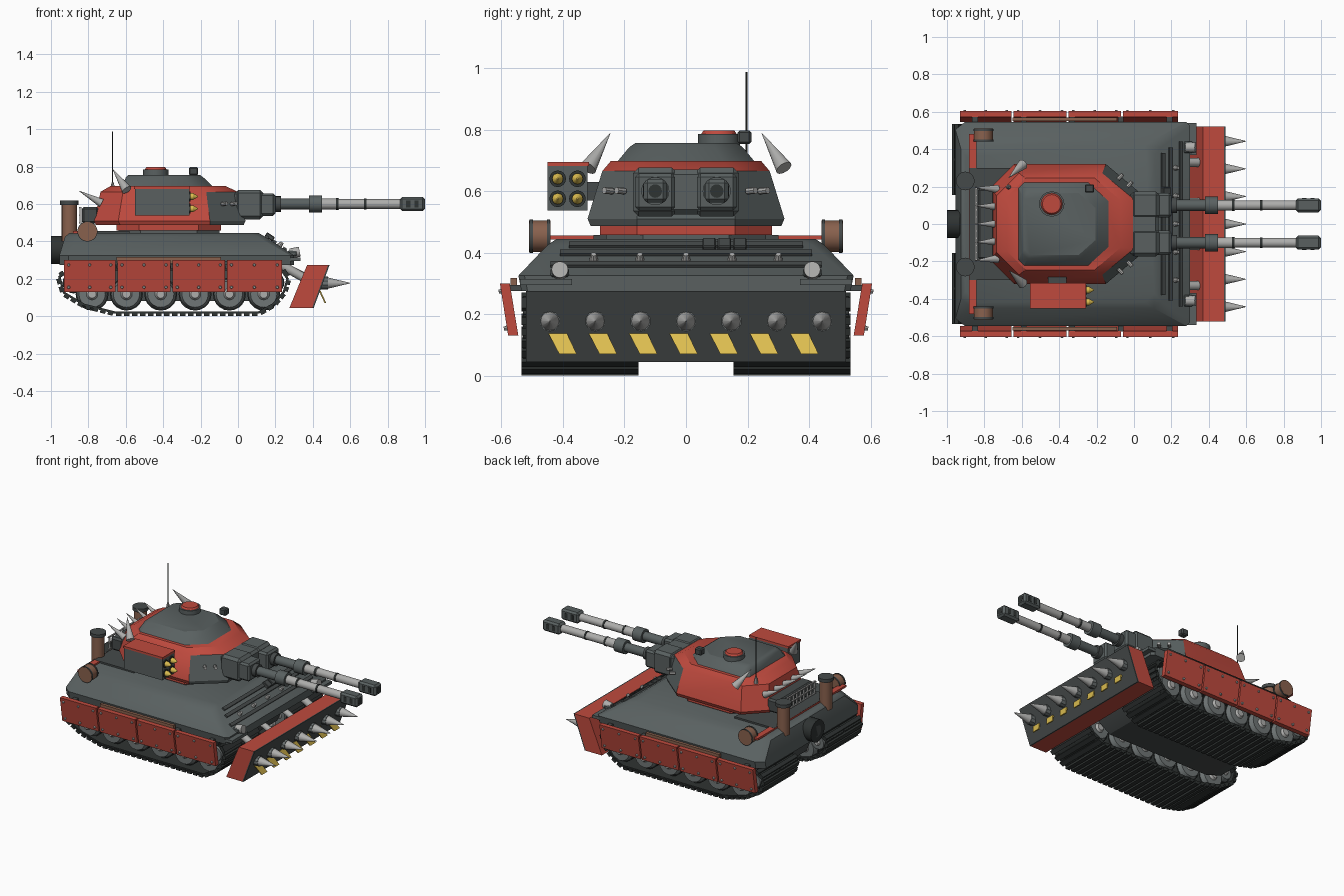
import bpy, bmesh, math
from mathutils import Matrix, Vector

if "Cube" in bpy.data.objects:
    bpy.data.objects.remove(bpy.data.objects["Cube"])

COLORS = {
    "red_paint": (0.52, 0.068, 0.048), "grey_armor": (0.10, 0.118, 0.118),
    "dark_steel": (0.06, 0.068, 0.068), "track_black": (0.028, 0.033, 0.032),
    "bare_metal": (0.42, 0.42, 0.41), "rusty_brown": (0.25, 0.12, 0.075),
    "hazard_yellow": (0.72, 0.51, 0.08), "wheel_grey": (0.16, 0.18, 0.18)}
MATS = list(COLORS)
RED, GREY, DARK, BLACK, METAL, BROWN, YELLOW, WHEEL = range(8)
for n, c in COLORS.items():
    bpy.data.materials.new(n).diffuse_color = (*c, 1)


class Part:
    """Collects primitives into one named mesh object."""
    def __init__(self, name):
        self.name, self.bm = name, bmesh.new()

    def paint(self, verts, mat):
        for f in {f for v in verts for f in v.link_faces}:
            f.material_index = mat

    def box(self, mat, c, s, bevel=0, rot=None):
        m = Matrix.Translation(c) @ (rot or Matrix()) @ Matrix.Diagonal((*s, 1))
        v = bmesh.ops.create_cube(self.bm, size=1, matrix=m)["verts"]
        self.paint(v, mat)
        if bevel:
            e = list({e for x in v for e in x.link_edges})
            bmesh.ops.bevel(self.bm, geom=e, offset=bevel, segments=1, affect='EDGES', material=-1)

    def cyl(self, mat, a, b, r1, r2=None, n=16):
        a, b = Vector(a), Vector(b)
        m = Matrix.Translation((a + b) / 2) @ (b - a).to_track_quat('Z', 'Y').to_matrix().to_4x4()
        v = bmesh.ops.create_cone(self.bm, cap_ends=True, segments=n, radius1=r1,
                                  radius2=r1 if r2 is None else r2,
                                  depth=(b - a).length, matrix=m)["verts"]
        self.paint(v, mat)

    def loft(self, mat, rings):
        rs = [[self.bm.verts.new(p) for p in r] for r in rings]
        fs = [self.bm.faces.new(rs[0][::-1]), self.bm.faces.new(rs[-1])]
        n = len(rs[0])
        for a, b in zip(rs, rs[1:]):
            fs += [self.bm.faces.new((a[i], a[(i + 1) % n], b[(i + 1) % n], b[i])) for i in range(n)]
        for f in fs:
            f.material_index = mat
        bmesh.ops.recalc_face_normals(self.bm, faces=fs)
        return fs

    def prism(self, mat, pts, y0, y1):
        return self.loft(mat, [[(x, y, z) for x, z in pts] for y in (y0, y1)])

    def done(self):
        me = bpy.data.meshes.new(self.name)
        self.bm.to_mesh(me)
        self.bm.free()
        for n in MATS:
            me.materials.append(bpy.data.materials[n])
        me.shade_smooth()
        me.set_sharp_from_angle(angle=math.radians(32))
        bpy.context.collection.objects.link(bpy.data.objects.new(self.name, me))


def plan(z, x0, x1, hw, fx, fy, bx, by):
    """Rectangle with chamfered front and back corners."""
    h = [(x1, hw - fy), (x1 - fx, hw), (x0 + bx, hw), (x0, hw - by)]
    return [(x, y, z) for x, y in h] + [(x, -y, z) for x, y in h[::-1]]


# Hull, belly and engine deck
p = Part("hull")
p.loft(GREY, [plan(0.275, -0.955, 0.30, 0.535, .02, .02, .05, .04),
              plan(0.325, -0.955, 0.30, 0.545, .02, .02, .05, .04),
              plan(0.425, -0.925, 0.145, 0.45, .04, .04, .06, .05),
              plan(0.445, -0.90, 0.11, 0.42, .05, .05, .07, .06)])
p.prism(DARK, [(-.88, .28), (-.82, .12), (-.7, .08), (.08, .08), (.2, .16), (.26, .28)], -.14, .14)
p.box(DARK, (-0.73, 0, 0.449), (0.3, 0.6, 0.015))
for s in (-1, 1):
    p.box(GREY, (0.305, s * 0.455, 0.305), (0.06, 0.17, 0.02))
p.done()

# Glacis slats, bolts, spare links and headlights
p = Part("glacis_fittings")
tilt = Matrix.Rotation(math.radians(34), 4, 'Y')
for x, z, w in ((0.155, .424, .76), (0.195, .398, .82), (0.25, .36, .88)):
    p.box(DARK, (x, 0, z), (0.022, w, 0.014), 0, tilt)
for i in range(-2, 3):
    p.cyl(METAL, (0.22, i * 0.15, 0.375), (0.237, i * 0.15, 0.395), 0.015, 0.009, 8)
for i in range(3):
    p.box(DARK, (0.17, 0.075 + i * 0.05, 0.425), (0.05, 0.044, 0.025), .004, tilt)
for s in (-1, 1):
    p.box(GREY, (0.29, s * 0.41, 0.335), (0.05, 0.06, 0.03), .006)
    p.cyl(METAL, (0.28, s * 0.41, 0.335), (0.33, s * 0.41, 0.345), 0.027)
p.done()

# Tracks: oriented links along a closed side profile
loop = [Vector(q) for q in ((-.66, .02), (.11, .02), (.19, .065), (.245, .13), (.265, .2), (.23, .25),
                            (-.89, .25), (-.955, .21), (-.93, .125), (-.82, .06))]
links = []
for a, b in zip(loop, loop[1:] + loop[:1]):
    k = max(1, round((b - a).length / 0.042))
    links += [(a.lerp(b, (i + .5) / k), b - a, (b - a).length / k) for i in range(k)]
for s, side in ((-1, "right"), (1, "left")):
    p = Part(side + "_track")
    for c, d, l in links:
        rot = Matrix.Rotation(-math.atan2(d.y, d.x), 4, 'Y')
        n = Vector((d.y, -d.x)).normalized()
        for y in (0.25, 0.44):
            p.box(BLACK, (c.x, s * y, c.y), (l * 1.15, 0.18, 0.012), 0, rot)
            o = c + n * 0.011
            p.box(BLACK, (o.x, s * y, o.y), (l * 0.68, 0.19, 0.018), 0, rot)
    p.done()
    # Road wheels and end sprockets
    p = Part(side + "_wheels")
    for x, z, r in [(-.78 + .1835 * i, .118, .088) for i in range(6)] + [(-.88, .18, .058), (.19, .18, .058)]:
        p.cyl(BLACK, (x, s * .2, z), (x, s * .49, z), r, n=20)
        for y, t in ((.49, 1), (.2, -1)):
            p.cyl(WHEEL, (x, s * y, z), (x, s * (y + t * .03), z), r * .93, r * .8, 20)
            p.cyl(METAL, (x, s * (y + t * .03), z), (x, s * (y + t * .045), z), r * .36, r * .25, 10)
    p.done()
    # Armoured skirts with bolts and a plank behind the middle panels
    p = Part(side + "_skirt")
    for x0, x1 in ((-.93, -.655), (-.645, -.36), (-.35, -.07), (-.06, .235)):
        p.loft(RED, [[(x0, s * a, z), (x1, s * a, z), (x1, s * b, z), (x0, s * b, z)]
                     for a, b, z in ((.545, .578, .13), (.573, .605, .30))])
        for i in range(3):
            x = x0 + .025 + i * (x1 - x0 - .05) / 2
            for z, y in ((.155, .58), (.275, .597)):
                p.cyl(METAL, (x, s * y, z), (x, s * (y + .012), z - .002), .009, .006, 8)
    p.box(BROWN, (-.37, s * .56, .3), (.56, .02, .035))
    for i in range(5):
        p.box(DARK, (-.85 + i * .26, s * .55, .285), (.03, .05, .02))
    p.done()

# Turret body: red shell, grey front cheeks
p = Part("turret")
fs = p.loft(RED, [plan(.487, -.76, .03, .31, .18, .15, .13, .13), plan(.51, -.77, .04, .32, .19, .16, .13, .13),
                  plan(.665, -.735, .0, .272, .17, .14, .12, .12), plan(.697, -.68, -.07, .245, .14, .12, .1, .1)])
for f in fs:
    f.normal_update()
    if f.normal.x > .3 and f.calc_center_median().z < .67:
        f.material_index = GREY
p.loft(RED, [plan(z, -.65, -.09, .28, .12, .12, .12, .12) for z in (.457, .49)])
p.loft(GREY, [plan(z, -.64, -.1, .26, .12, .12, .12, .12) for z in (.44, .46)])
p.loft(GREY, [plan(.69, -.62, -.13, .228, .11, .1, .03, .03), plan(.742, -.60, -.185, .185, .1, .09, .03, .03),
              plan(.756, -.585, -.205, .165, .09, .08, .03, .03)])
for s in (-1, 1):
    for x, y in ((-.035, .2), (-.085, .24)):
        p.cyl(METAL, (x, s * y, .6), (x + .025, s * (y + .026), .602), .011, n=8)
p.done()

# Roof hatch, sight and antenna
p = Part("hatch")
p.cyl(GREY, (-.44, .107, .75), (-.44, .107, .785), .068)
p.cyl(RED, (-.44, .107, .785), (-.44, .107, .797), .058, .05)
p.box(DARK, (-.238, .19, .775), (.05, .045, .045), .007)
p.done()
p = Part("antenna")
p.cyl(METAL, (-.67, .197, .67), (-.67, .197, .715), .014, .006, 8)
p.cyl(BLACK, (-.67, .197, .70), (-.67, .197, .987), .003, n=6)
p.done()

# Horns and rear spikes
p = Part("turret_spikes")
for s in (-1, 1):
    p.cyl(METAL, (-.595, s * .318, .675), (-.67, s * .247, .787), .028, .001, 12)
for i in range(5):
    y = (i - 2) * .093
    p.cyl(METAL, (-.73, y, .605), (-.85, y * 1.05, .67), .023, .001, 12)
p.done()

# Rear stowage basket
p = Part("rear_basket")
p.box(DARK, (-.79, 0, .54), (.09, .38, .09), .012)
for i in range(11):
    p.box(METAL, (-.842, (i - 5) * .038, .54), (.012, .006, .09))
for z in (.5, .54, .58):
    p.box(METAL, (-.845, 0, z), (.01, .4, .007))
p.done()

# Rocket launcher box
p = Part("rocket_launcher")
p.box(GREY, (-.405, -.385, .61), (.29, .13, .145))
p.box(RED, (-.407, -.383, .688), (.3, .135, .014))
p.box(DARK, (-.41, -.3, .6), (.1, .06, .06))
for y in (-.417, -.353):
    for z in (.64, .575):
        p.cyl(BLACK, (-.28, y, z), (-.255, y, z), .027)
        p.cyl(YELLOW, (-.26, y, z), (-.24, y, z), .018, n=12)
        p.cyl(YELLOW, (-.24, y, z), (-.215, y, z), .018, .003, 12)
p.done()

# Gun mantlet and twin barrels
p = Part("mantlet")
p.box(GREY, (.055, 0, .597), (.15, .34, .145), .015)
for s in (-1, 1):
    p.box(GREY, (.06, s * .1, .597), (.15, .145, .158), .018)
    p.box(GREY, (.14, s * .1, .597), (.12, .13, .12), .012)
p.done()
for s, side in ((-1, "right"), (1, "left")):
    p = Part(side + "_barrel")
    for x0, x1, r, m in ((.19, .23, .042, DARK), (.2, .39, .03, GREY), (.38, .45, .046, GREY), (.45, .54, .029, METAL),
                         (.525, .537, .031, BLACK), (.53, .87, .026, METAL), (.675, .687, .029, BLACK)):
        p.cyl(m, (x0, s * .1, .6), (x1, s * .1, .6), r)
    p.box(GREY, (.932, s * .1, .6), (.134, .075, .075), .012)
    p.cyl(BLACK, (.99, s * .1, .6), (1.0, s * .1, .6), .022)
    for x in (.91, .955):
        p.box(BLACK, (x, s * .1, .6), (.022, .079, .035))
    p.done()

# Rear exhausts, fuel drums, red bumper bar and spare tyre
p = Part("rear_fittings")
for s in (-1, 1):
    p.cyl(BROWN, (-.902, s * .23, .40), (-.902, s * .23, .6), .041)
    p.cyl(DARK, (-.902, s * .23, .595), (-.902, s * .23, .618), .05)
    p.cyl(BROWN, (-.805, s * .44, .453), (-.805, s * .51, .453), .051, n=20)
    for y in (.447, .503):
        p.cyl(DARK, (-.805, s * (y - .005), .453), (-.805, s * (y + .005), .453), .054, n=20)
p.box(RED, (-.862, 0, .449), (.04, .96, .014))
p.cyl(BLACK, (-1.0, 0, .355), (-.93, 0, .355), .075, n=20)
p.cyl(DARK, (-1.0, 0, .355), (-.998, 0, .355), .04)
p.done()

# Dozer blade: red slab, dark face, spikes, yellow teeth and push arms
p = Part("dozer_blade")
p.prism(RED, [(.275, .045), (.397, .045), (.482, .275), (.37, .275)], -.52, .52)
p.prism(DARK, [(.397, .045), (.405, .045), (.49, .275), (.482, .275)], -.52, .52)
for i in range(-3, 4):
    y = i * .1475
    p.cyl(WHEEL, (.435, y, .177), (.48, y, .177), .034, n=10)
    p.cyl(METAL, (.48, y, .177), (.6, y, .177), .03, .001, 12)
    c = i * .131 - .008
    p.loft(YELLOW, [[(.432 + d, c - .046, .137), (.432 + d, c + .014, .137),
                     (.463 + d, c + .046, .07), (.463 + d, c - .011, .07)] for d in (0, .009)])
for s in (-1, 1):
    p.cyl(METAL, (.22, s * .33, .28), (.39, s * .33, .185), .024, n=12)
    p.cyl(METAL, (.24, s * .12, .27), (.38, s * .12, .2), .02, n=12)
p.done()

for m in bpy.data.materials:
    if m.users and not m.is_grease_pencil:
        m.use_nodes = True
        m.node_tree.nodes["Principled BSDF"].inputs["Base Color"].default_value = m.diffuse_color
